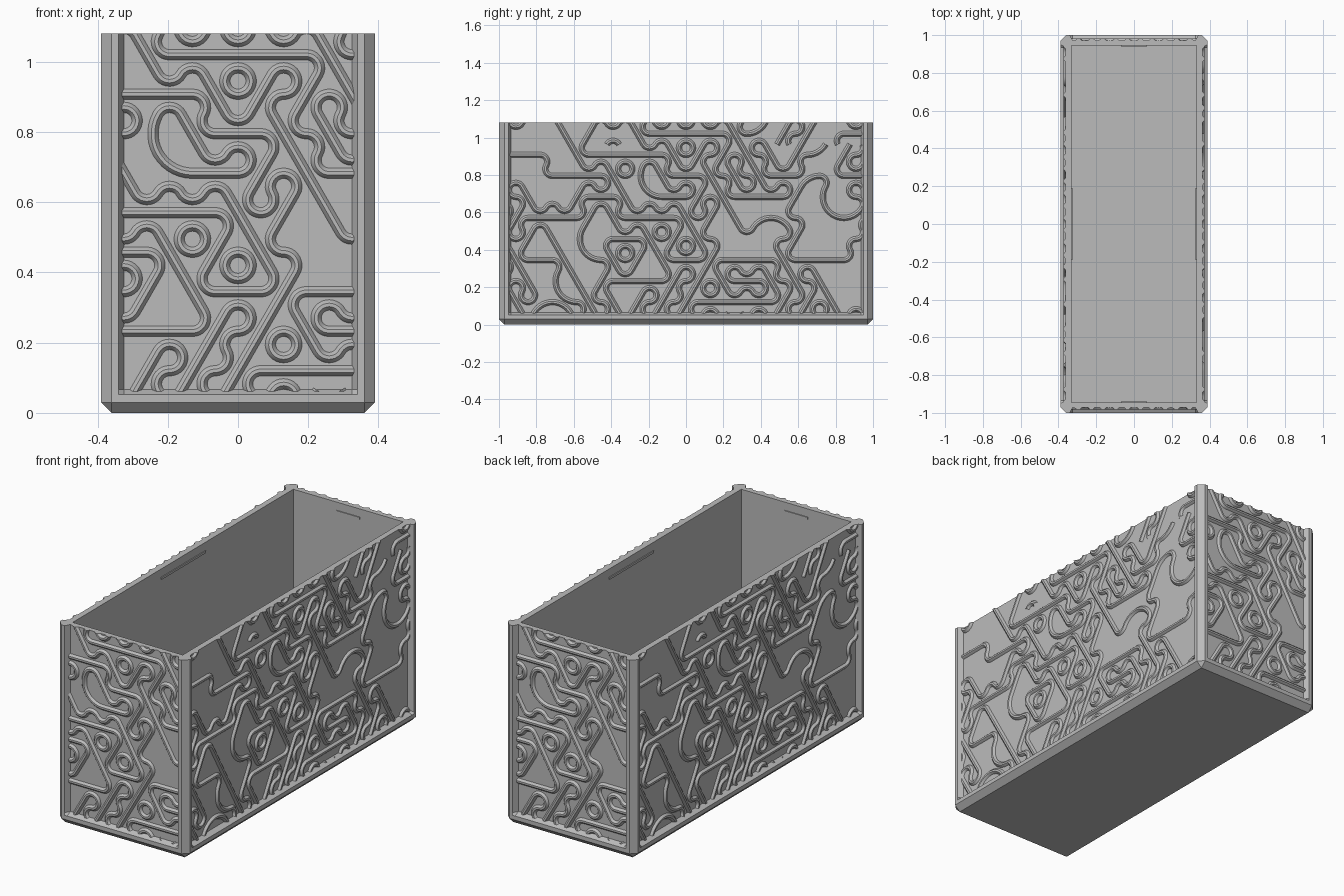
import bpy, bmesh, math, random
from mathutils import Vector
from mathutils.geometry import interpolate_bezier

if "Cube" in bpy.data.objects:
    bpy.data.objects.remove(bpy.data.objects["Cube"], do_unlink=True)

grey = bpy.data.materials.new("plain_grey")
grey.use_nodes = True
grey.diffuse_color = (0.5, 0.5, 0.5, 1)
grey.node_tree.nodes["Principled BSDF"].inputs["Base Color"].default_value = (0.5, 0.5, 0.5, 1)

HX, HY, TOP = 0.39, 1.0, 1.08      # half width, half length, height
IN_X, IN_Y, FLOOR = 0.33, 0.945, 0.04
CHAMFER, RECESS = 0.03, 0.028
SIDE = 0.075                       # side of a pattern hexagon
STEP, ROW = SIDE * math.sqrt(3), SIDE * 1.5
random.seed(7)


def make_object(name, bm):
    bmesh.ops.recalc_face_normals(bm, faces=bm.faces)
    mesh = bpy.data.meshes.new(name)
    bm.to_mesh(mesh)
    bm.free()
    mesh.materials.append(grey)
    obj = bpy.data.objects.new(name, mesh)
    bpy.context.collection.objects.link(obj)
    return obj


# Box shell: stacked rings with chamfered corner posts and recessed panels
def ring(recess=0.0, limit=(9, 9)):
    quarter = [(HX, 0.935), (HX, 0.95), (HX, HY - CHAMFER),
               (HX - CHAMFER, HY), (0.34, HY), (0.325, HY)]
    quarter[0] = (HX - recess, 0.935)
    quarter[-1] = (0.325, HY - recess)
    quarter = [(min(x, limit[0]), min(y, limit[1])) for x, y in quarter]
    points = list(quarter)
    points += [(-x, y) for x, y in reversed(quarter)]
    points += [(-x, -y) for x, y in quarter]
    points += [(x, -y) for x, y in reversed(quarter)]
    return points


def build_shell():
    bm = bmesh.new()
    inner = ring(RECESS, (IN_X, IN_Y))
    levels = [(ring(0, (HX - CHAMFER, HY - CHAMFER)), 0), (ring(), CHAMFER),
              (ring(), 0.052), (ring(RECESS), 0.066), (ring(RECESS), TOP),
              (inner, TOP), (inner, FLOOR)]
    loops = [[bm.verts.new((x, y, z)) for x, y in pts] for pts, z in levels]
    for low, high in zip(loops, loops[1:]):
        for i in range(len(low)):
            j = (i + 1) % len(low)
            bm.faces.new((low[i], low[j], high[j], high[i]))
    bm.faces.new(loops[0])
    bm.faces.new(loops[-1])
    bmesh.ops.remove_doubles(bm, verts=bm.verts, dist=0.0005)
    return make_object("box_shell", bm)


# Winding pattern: curves inside hexagons joining the middles of their edges
def matchings(e):
    if not e:
        return [[]]
    return [[(e[0], e[i])] + a + b for i in range(1, len(e), 2)
            for a in matchings(e[1:i]) for b in matchings(e[i + 1:])]


def polar(radius, degrees):
    t = math.radians(degrees)
    return Vector((radius * math.cos(t), radius * math.sin(t), 0))


FIXED = {(0, 0): 0, (-1, 1): 1, (1, 1): 2, (0, 6): 0, (-1, 5): 2, (1, 5): 1,
         (0, 4): 0, (-1, 3): 0, (-3, 3): 0, (-2, 0): 0, (2, 0): 1, (4, 0): 0, (-3, 1): 2}


def pattern_curves():
    colours, curves = {}, []

    def colour(point, parity):
        key = (round(point.x, 2), round(point.y, 2))
        flip = random.random() < 0.17 and abs(point.x) > 0.14
        return colours.setdefault(key, parity ^ flip)

    for k in range(-3, 8):
        for col in range(-16, 17):
            if (col + k) % 2:
                continue
            centre = Vector((col * STEP / 2, 0.345 + k * ROW, 0))
            corner = [colour(centre + polar(SIDE, 60 * j + 30), j % 2) for j in range(6)]
            active = [j for j in range(6) if corner[j - 1] != corner[j]]
            options = matchings(active)
            straight = [m for m in options if any(b - a == 3 for a, b in m)]
            options = straight or options
            want = FIXED.get((col, k))
            wanted = [m for m in options if want is not None and (want, want + 3) in m]
            for a, b in random.choice(wanted or options):
                gap = min(b - a, 6 - b + a)
                handle = {1: 0.385, 2: 0.527, 3: 0.5}[gap] * SIDE
                reach = STEP / 2
                ends = [centre + polar(reach, 60 * a), centre + polar(reach - handle, 60 * a),
                        centre + polar(reach - handle, 60 * b), centre + polar(reach, 60 * b)]
                curves.append(interpolate_bezier(*ends, {1: 11, 2: 8, 3: 2}[gap]))
                tangents = [-polar(1, 60 * a), polar(1, 60 * b)]
                curves[-1] = (curves[-1], tangents)
    return curves


def build_ridges(name, curves, half, location, turn):
    section = [(-0.016, -0.004), (-0.015, 0), (-0.005, 0.011),
               (0.005, 0.011), (0.015, 0), (0.016, -0.004)]
    bm = bmesh.new()
    for pts, (first, last) in curves:
        if min(abs(p.x) for p in pts) > half + 0.05:
            continue
        previous = None
        for i, p in enumerate(pts):
            t = (pts[min(i + 1, len(pts) - 1)] - pts[max(i - 1, 0)]).normalized()
            t = first if i == 0 else last if i == len(pts) - 1 else t
            loop = [bm.verts.new((p.x - t.y * s, -h, p.y + t.x * s)) for s, h in section]
            if previous:
                for a in range(len(loop)):
                    b = (a + 1) % len(loop)
                    bm.faces.new((previous[a], previous[b], loop[b], loop[a]))
            previous = loop
    bmesh.ops.remove_doubles(bm, verts=bm.verts, dist=0.0005)
    # Trim to the panel and close the cut ends
    for co, no in [((half, 0, 0), (1, 0, 0)), ((-half, 0, 0), (-1, 0, 0)),
                   ((0, 0, TOP), (0, 0, 1)), ((0, 0, 0.06), (0, 0, -1))]:
        cut = bmesh.ops.bisect_plane(bm, geom=bm.verts[:] + bm.edges[:] + bm.faces[:],
                                     plane_co=co, plane_no=no, clear_outer=True)
        edges = [g for g in cut["geom_cut"] if isinstance(g, bmesh.types.BMEdge)]
        bmesh.ops.holes_fill(bm, edges=edges, sides=0)
    obj = make_object(name, bm)
    obj.location = location
    obj.rotation_euler.z = turn
    bpy.ops.object.select_all(action="DESELECT")
    obj.select_set(True)
    bpy.context.view_layer.objects.active = obj
    bpy.ops.object.shade_smooth_by_angle(angle=math.radians(30))


# Small catch bars on the inside, near the rim
def build_catch(name, centre, size):
    bm = bmesh.new()
    bmesh.ops.create_cube(bm, size=1)
    bmesh.ops.scale(bm, vec=size, verts=bm.verts)
    bmesh.ops.translate(bm, vec=centre, verts=bm.verts)
    make_object(name, bm)


build_shell()
curves = pattern_curves()
px, py = HX - RECESS, HY - RECESS
build_ridges("front_ridges", curves, 0.33, (0, -py, 0), 0)
build_ridges("left_ridges", curves, 0.94, (px, 0, 0), math.pi / 2)
build_ridges("back_ridges", curves, 0.33, (0, py, 0), math.pi)
build_ridges("right_ridges", curves, 0.94, (-px, 0, 0), -math.pi / 2)
for side, s in (("left", 1), ("right", -1)):
    build_catch(side + "_catch", (s * IN_X, 0, 1.03), (0.01, 0.38, 0.012))
for side, s in (("back", 1), ("front", -1)):
    build_catch(side + "_catch", (0, s * IN_Y, 1.03), (0.14, 0.01, 0.012))
